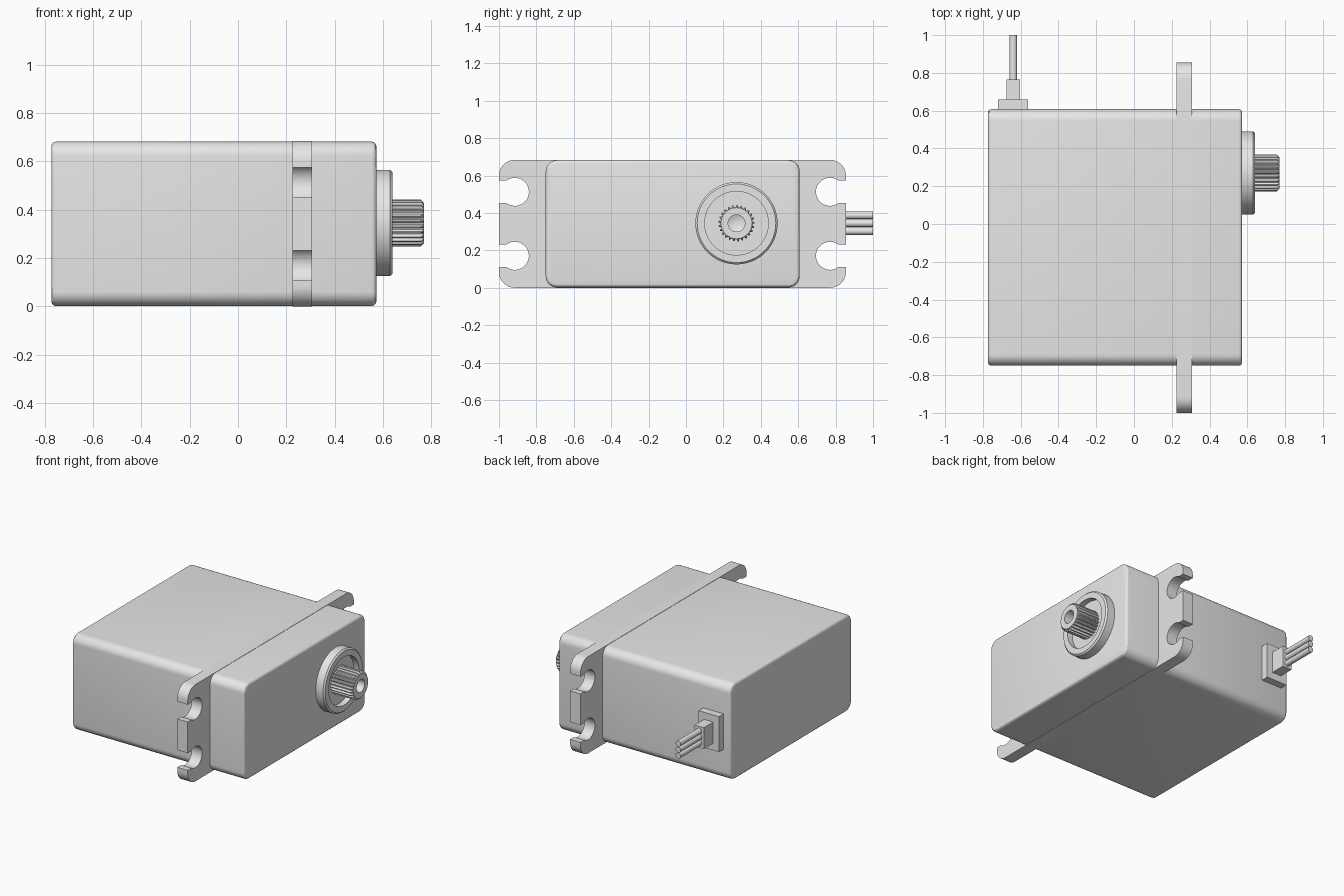
import bpy, bmesh, math
from mathutils import Vector

cube = bpy.data.objects.get("Cube")
if cube:
    bpy.data.objects.remove(cube, do_unlink=True)

grey = bpy.data.materials.new("light_grey")
grey.use_nodes = True
grey.diffuse_color = (0.8, 0.8, 0.8, 1)
grey.node_tree.nodes["Principled BSDF"].inputs["Base Color"].default_value = (0.8, 0.8, 0.8, 1)


def finish(name, bm):
    bmesh.ops.remove_doubles(bm, verts=bm.verts, dist=1e-5)
    bmesh.ops.recalc_face_normals(bm, faces=bm.faces)
    mesh = bpy.data.meshes.new(name)
    bm.to_mesh(mesh)
    bm.free()
    mesh.materials.append(grey)
    obj = bpy.data.objects.new(name, mesh)
    bpy.context.collection.objects.link(obj)
    bpy.ops.object.select_all(action='DESELECT')
    obj.select_set(True)
    bpy.context.view_layer.objects.active = obj
    bpy.ops.object.shade_smooth_by_angle(angle=math.radians(30))
    return obj


def box_bmesh(lo, hi):
    bm = bmesh.new()
    bmesh.ops.create_cube(bm, size=1)
    for v in bm.verts:
        v.co = Vector([(a + b) / 2 + c * (b - a) for a, b, c in zip(lo, hi, v.co)])
    return bm


def lathe(name, profile, centre, segments, tooth_depth=0):
    """Spin (x, radius, toothed) points around an axis along x."""
    bm = bmesh.new()
    rings = []
    for x, r, toothed in profile:
        ring = []
        for i in range(segments):
            a = 2 * math.pi * i / segments
            rr = r - (tooth_depth if toothed and i % 4 > 1 else 0)
            ring.append(bm.verts.new((x, centre[0] + rr * math.cos(a), centre[1] + rr * math.sin(a))))
        rings.append(ring)
    for p, q in zip(rings, rings[1:]):
        for i in range(segments):
            j = (i + 1) % segments
            bm.faces.new((p[i], p[j], q[j], q[i]))
    return finish(name, bm)


def arc(cu, cw, r, start, end, steps):
    angles = [math.radians(start + (end - start) * i / steps) for i in range(steps + 1)]
    return [(cu + r * math.cos(a), cw + r * math.sin(a)) for a in angles]


MID_Z = 0.342

# Case: large rounding along x, small rounding around both ends
bm = box_bmesh((-0.773, -0.75, 0.002), (0.573, 0.608, 0.682))
long_edges = [e for e in bm.edges if abs(e.verts[0].co.x - e.verts[1].co.x) > 1]
bmesh.ops.bevel(bm, geom=long_edges, offset=0.06, segments=8, profile=0.5, affect='EDGES')
end_edges = [e for e in bm.edges if abs(e.verts[0].co.x - e.verts[1].co.x) < 0.01]
bmesh.ops.bevel(bm, geom=end_edges, offset=0.018, segments=3, profile=0.5, affect='EDGES')
finish("case", bm)

# Mounting flange: one quarter of the outline, mirrored four ways
U, H, CORNER = 0.9275, 0.342, 0.085
SLOT_U, SLOT_W, SLOT_R, GAP = U - 0.085, 0.171, 0.075, 0.061
half_angle = math.degrees(math.asin(GAP / SLOT_R))
quarter = [(U, SLOT_W - GAP)]
quarter += arc(SLOT_U, SLOT_W, SLOT_R, 360 - half_angle, half_angle, 24)
quarter += [(U, SLOT_W + GAP)]
quarter += arc(U - CORNER, H - CORNER, CORNER, 0, 90, 10)
upper = quarter + [(-u, w) for u, w in reversed(quarter)]
outline = upper + [(u, -w) for u, w in reversed(upper)]
bm = bmesh.new()
face = bm.faces.new([bm.verts.new((0.226, u - 0.0725, w + MID_Z)) for u, w in outline])
extruded = bmesh.ops.extrude_face_region(bm, geom=[face], use_keep_orig=True)
bmesh.ops.translate(bm, vec=(0.081, 0, 0),
                    verts=[g for g in extruded["geom"] if isinstance(g, bmesh.types.BMVert)])
finish("mounting_flange", bm)

# Output boss with a recessed seat
axis = (0.27, 0.345)
lathe("output_boss", [(0.56, 0.22, 0), (0.63, 0.22, 0), (0.64, 0.21, 0), (0.64, 0.17, 0),
                      (0.60, 0.17, 0), (0.60, 0, 0)], axis, 64)

# Splined output shaft with a screw hole
lathe("output_shaft", [(0.59, 0.097, 1), (0.758, 0.097, 1), (0.77, 0.083, 0), (0.77, 0.045, 0),
                       (0.69, 0.045, 0), (0.67, 0, 0)], axis, 100, 0.012)

# Cable exit
finish("cable_plate", box_bmesh((-0.72, 0.59, 0.22), (-0.56, 0.66, 0.47)))
finish("strain_relief", box_bmesh((-0.675, 0.65, 0.27), (-0.603, 0.765, 0.42)))

# Three wires running out of the back
for label, offset in (("lower", -0.042), ("middle", 0), ("upper", 0.042)):
    bpy.ops.mesh.primitive_cylinder_add(vertices=20, radius=0.02, depth=0.25,
                                        location=(-0.639, 0.875, 0.345 + offset),
                                        rotation=(math.pi / 2, 0, 0))
    wire = bpy.context.object
    wire.name = label + "_wire"
    wire.data.materials.append(grey)
    bpy.ops.object.shade_smooth_by_angle(angle=math.radians(30))
